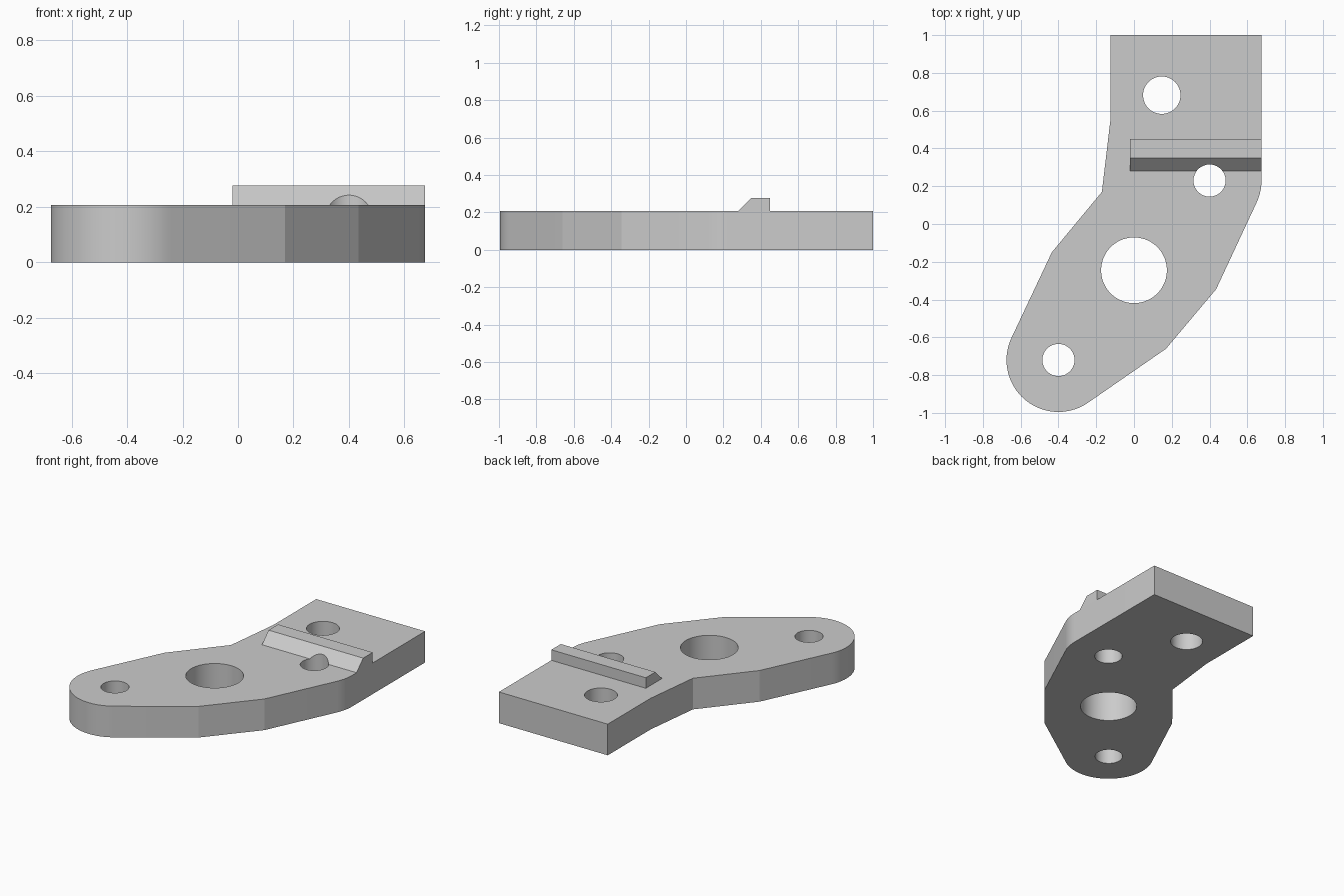
import bpy, bmesh
from math import cos, sin, radians

if "Cube" in bpy.data.objects:
    bpy.data.objects.remove(bpy.data.objects["Cube"], do_unlink=True)

THICK, RIDGE_TOP = 0.207, 0.277
RIGHT, RADIUS = 0.675, 0.275
TAIL, SHOULDER = (-0.4, -0.72), (0.4, 0.23)

grey = bpy.data.materials.new("plain grey")
grey.use_nodes = True
colour = (0.6, 0.6, 0.6, 1)
grey.diffuse_color = colour
grey.node_tree.nodes["Principled BSDF"].inputs["Base Color"].default_value = colour


def arc(centre, radius, start, end, step=5):
    n = round(abs(end - start) / step)
    angles = [radians(start + (end - start) * i / n) for i in range(n + 1)]
    return [(centre[0] + radius * cos(a), centre[1] + radius * sin(a)) for a in angles]


def prism(name, points, offset):
    """Extrude a closed loop of 3D points along an offset."""
    bm = bmesh.new()
    face = bm.faces.new([bm.verts.new(p) for p in points])
    out = bmesh.ops.extrude_face_region(bm, geom=[face])
    verts = [g for g in out["geom"] if isinstance(g, bmesh.types.BMVert)]
    bmesh.ops.translate(bm, verts=verts, vec=offset)
    bmesh.ops.recalc_face_normals(bm, faces=bm.faces)
    mesh = bpy.data.meshes.new(name)
    bm.to_mesh(mesh)
    bm.free()
    mesh.materials.append(grey)
    obj = bpy.data.objects.new(name, mesh)
    bpy.context.collection.objects.link(obj)
    return obj


def drill(part, centre, radius):
    """Cut a round vertical hole through a part."""
    circle = arc(centre, radius, 0, 360)[:-1]
    cutter = prism("hole_cutter", [(x, y, -0.1) for x, y in circle], (0, 0, 0.6))
    cutter.hide_render = True
    mod = part.modifiers.new("hole", "BOOLEAN")
    mod.operation, mod.solver, mod.object = "DIFFERENCE", "EXACT", cutter
    bpy.ops.object.select_all(action="DESELECT")
    part.select_set(True)
    bpy.context.view_layer.objects.active = part
    bpy.ops.object.modifier_apply(modifier=mod.name)
    bpy.data.objects.remove(cutter, do_unlink=True)


# Bent plate with a rounded tail and shoulder
outline = [(-0.125, 1), (RIGHT, 1)]
outline += arc(SHOULDER, RADIUS, 0, -25)
outline += [(0.435, -0.345), (0.17, -0.66)]
outline += arc(TAIL, RADIUS, -55, -205)
outline += [(-0.435, -0.15), (-0.17, 0.17), (-0.125, 0.55)]
plate = prism("plate", [(x, y, 0) for x, y in outline], (0, 0, THICK))

# Raised ridge with a sloped front
profile = [(0.28, THICK), (0.35, RIDGE_TOP), (0.45, RIDGE_TOP), (0.45, THICK)]
ridge = prism("ridge", [(-0.02, y, z) for y, z in profile], (RIGHT + 0.02, 0, 0))

# Bolt holes and the large pivot hole
for centre, radius in ((TAIL, 0.085), ((0, -0.245), 0.174), ((0.147, 0.682), 0.099), (SHOULDER, 0.085)):
    drill(plate, centre, radius)
drill(ridge, SHOULDER, 0.085)

# Smooth the round walls, keep the bends crisp
for part in (plate, ridge):
    bpy.ops.object.select_all(action="DESELECT")
    part.select_set(True)
    bpy.context.view_layer.objects.active = part
    bpy.ops.object.shade_smooth_by_angle(angle=radians(6))
